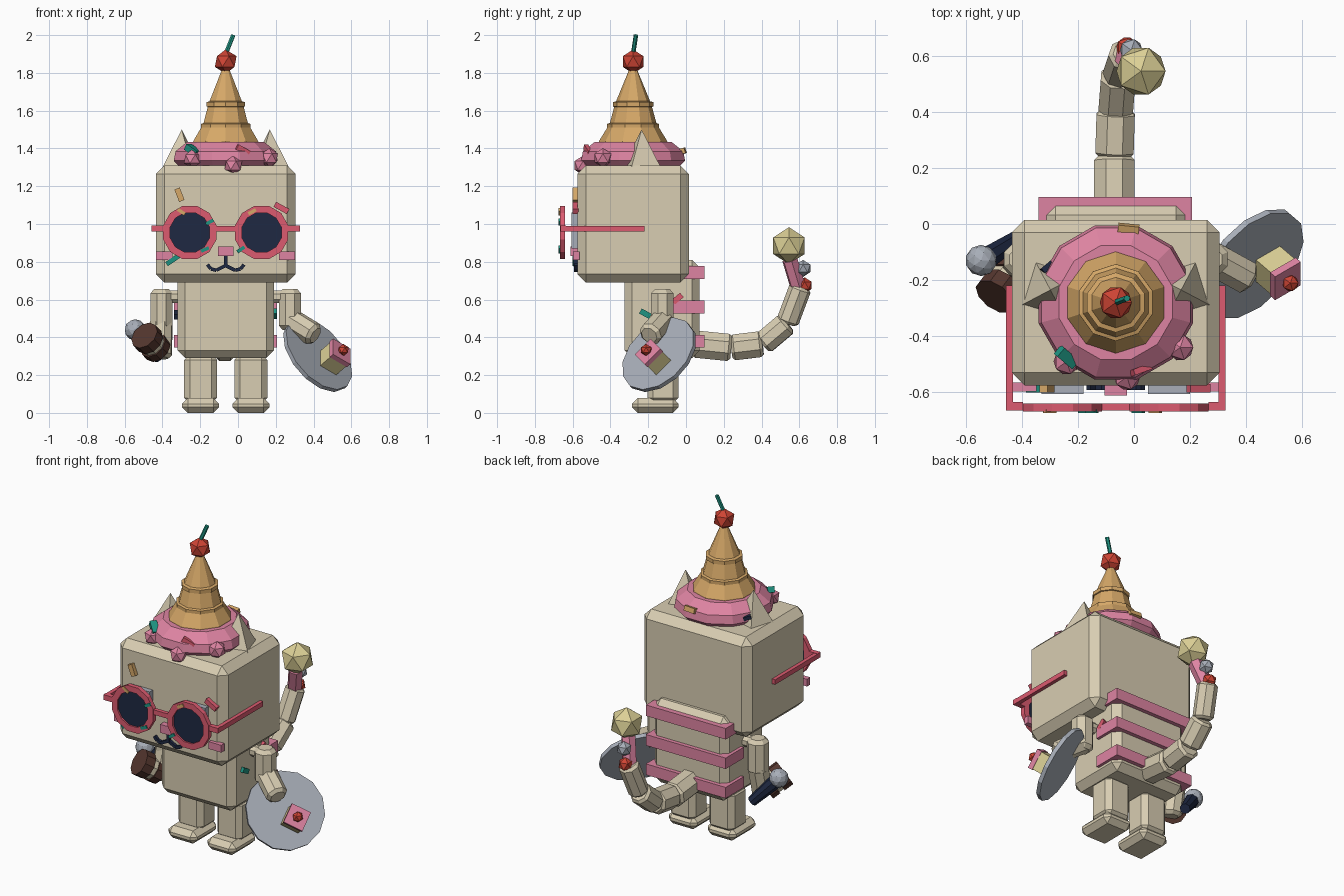
import bpy, bmesh, math
from mathutils import Vector, Matrix

if "Cube" in bpy.data.objects:
    bpy.data.objects.remove(bpy.data.objects["Cube"])

CX = -0.065          # symmetry plane of the figure


def mat(name, hexcol):
    m = bpy.data.materials.new(name)
    c = [int(hexcol[i:i + 2], 16) / 255 for i in (0, 2, 4)]
    m.diffuse_color = [((v + 0.055) / 1.055) ** 2.4 for v in c] + [1]
    m.use_nodes = True
    m.node_tree.nodes["Principled BSDF"].inputs["Base Color"].default_value = m.diffuse_color
    return m


CREAM = mat("cream", "D8CDB2")
PINK = mat("pink", "DE84A2")
CORAL = mat("coral", "DC5B70")
NAVY = mat("navy", "1E2842")
TEAL = mat("teal", "1E9482")
TAN = mat("waffle tan", "D6A868")
BROWN = mat("chocolate brown", "54362E")
GREY = mat("silver grey", "A8AEB8")
YELLOW = mat("pale yellow", "DCD096")
RED = mat("cherry red", "CE4434")


def finish(name, bm, m, matrix=None):
    bmesh.ops.remove_doubles(bm, verts=bm.verts, dist=1e-5)
    bmesh.ops.recalc_face_normals(bm, faces=bm.faces)
    me = bpy.data.meshes.new(name)
    bm.to_mesh(me)
    bm.free()
    me.materials.append(m)
    ob = bpy.data.objects.new(name, me)
    if matrix:
        ob.matrix_world = matrix
    bpy.context.collection.objects.link(ob)
    return ob


def box(name, m, x, y, z, bevel=0.0, rot=None):
    """Box from (min, max) ranges, optionally chamfered and turned about its centre."""
    bm = bmesh.new()
    bmesh.ops.create_cube(bm, size=1)
    r = (x, y, z)
    bmesh.ops.scale(bm, vec=[b - a for a, b in r], verts=bm.verts)
    if bevel:
        bmesh.ops.bevel(bm, geom=bm.edges[:], offset=bevel, segments=1, affect='EDGES')
    mw = Matrix.Translation([(a + b) / 2 for a, b in r])
    return finish(name, bm, m, mw @ rot if rot else mw)


def ball(name, m, c, r, sub=1):
    bm = bmesh.new()
    bmesh.ops.create_icosphere(bm, subdivisions=sub, radius=r)
    return finish(name, bm, m, Matrix.Translation(c))


def lathe(name, m, profile, sides, matrix, closed=False):
    """Turn (radius, height) points about local z."""
    bm = bmesh.new()
    rings = [[bm.verts.new((r * math.cos(t), r * math.sin(t), h))
              for t in [2 * math.pi * (i + 0.5) / sides for i in range(sides)]]
             for r, h in profile]
    pairs = list(zip(rings, rings[1:]))
    if closed:
        pairs.append((rings[-1], rings[0]))
    else:
        bm.faces.new(rings[0])
        bm.faces.new(rings[-1])
    for a, b in pairs:
        for i in range(sides):
            j = (i + 1) % sides
            bm.faces.new((a[i], a[j], b[j], b[i]))
    return finish(name, bm, m, matrix)


def aim(a, b):
    return Matrix.Translation(a) @ (Vector(b) - Vector(a)).to_track_quat('Z', 'Y').to_matrix().to_4x4()


def rod(name, m, a, b, r0, r1=None, sides=8, chamfer=0.0):
    r1 = r1 or r0
    length = (Vector(b) - Vector(a)).length
    p = [(r0, 0), (r1, length)]
    if chamfer:
        c = chamfer
        p = [(r0 - c, 0), (r0, c), (r1, length - c), (r1 - c, length)]
    return lathe(name, m, p, sides, aim(a, b))


def sprinkle(m, c, rx, ry, rz, s=(0.075, 0.022, 0.03)):
    rot = Matrix.Rotation(rz, 4, 'Z') @ Matrix.Rotation(ry, 4, 'Y') @ Matrix.Rotation(rx, 4, 'X')
    rg = [(c[i] - s[i] / 2, c[i] + s[i] / 2) for i in range(3)]
    box("sprinkle", m, *rg, rot=rot)


# Head, body and stripes round the back
box("head", CREAM, (-0.435, 0.305), (-0.575, 0.015), (0.69, 1.31), 0.045)
box("body", CREAM, (-0.32, 0.19), (-0.325, 0.072), (0.29, 0.81), 0.04)
for z in (0.345, 0.527, 0.71):
    box("back_stripe", PINK, (-0.34, 0.207), (-0.08, 0.097), (z, z + 0.068))

# Paired parts
for s in (-1, 1):
    x = CX + s * 0.133
    box("leg", CREAM, (x - 0.087, x + 0.087), (-0.205, -0.04), (0.05, 0.31), 0.03)
    box("foot", CREAM, (x - 0.098, x + 0.098), (-0.285, -0.04), (0, 0.078), 0.03)
    x = CX + s * 0.233
    lathe("ear", CREAM, [(0.118, 0), (0, 0.205)], 4,
          Matrix.Translation((x, -0.235, 1.295)) @ Matrix.Rotation(s * 0.3, 4, 'Z'))
    x = CX + s * 0.34
    rod("upper_arm", CREAM, (x, -0.125, 0.44), (x, -0.125, 0.655), 0.064, chamfer=0.022)
    rod("shoulder", CREAM, (CX + s * 0.24, -0.125, 0.615), (x, -0.125, 0.615), 0.035)
    # Face: eye plate, cheek
    x = CX + s * 0.19
    box("eye", GREY, (x - 0.075, x + 0.075), (-0.607, -0.57), (0.87, 1.06))
    x = CX + s * 0.325
    box("cheek", PINK, (x - 0.043, x + 0.043), (-0.597, -0.565), (0.81, 0.855))
    # Glasses
    x = CX + s * 0.19
    face = Matrix.Translation((x, -0.64, 0.955)) @ Matrix.Rotation(math.pi / 2, 4, 'X')
    lathe("glasses_rim", CORAL, [(0.108, 0), (0.146, 0), (0.146, 0.028), (0.108, 0.028)], 12, face, True)
    lathe("glasses_lens", NAVY, [(0.11, 0.006), (0.11, 0.018)], 12, face)
    x0, x1 = sorted((CX + s * 0.33, CX + s * 0.392))
    box("glasses_hinge", CORAL, (x0, x1), (-0.665, -0.635), (0.96, 0.992))
    x0, x1 = sorted((CX + s * 0.367, CX + s * 0.392))
    box("glasses_temple", CORAL, (x0, x1), (-0.65, -0.22), (0.96, 0.99))
box("glasses_bridge", CORAL, (-0.125, -0.005), (-0.665, -0.64), (0.96, 0.99))

# Nose and mouth
box("nose", PINK, (-0.105, -0.025), (-0.612, -0.57), (0.83, 0.882))
box("mouth_stem", NAVY, (CX - 0.009, CX + 0.009), (-0.595, -0.57), (0.775, 0.832))
for s in (-1, 1):
    pts = [(0, 0.78), (0.05, 0.755), (0.078, 0.762), (0.097, 0.785)]
    for (a, za), (b, zb) in zip(pts, pts[1:]):
        rod("mouth_curve", NAVY, (CX + s * a, -0.583, za), (CX + s * b, -0.583, zb), 0.013, sides=4)

# Hat: frosting, waffle cone, cherry
hat = Matrix.Translation((CX, -0.28, 0))
lathe("frosting", PINK, [(0.25, 1.30), (0.285, 1.335), (0.275, 1.385), (0.21, 1.435)], 12, hat)
lathe("waffle_cone", TAN, [(0.185, 1.42), (0.18, 1.44), (0.137, 1.51), (0.137, 1.53), (0.123, 1.535),
                           (0.1, 1.62), (0.107, 1.622), (0.107, 1.645), (0.09, 1.65), (0.02, 1.82)], 10, hat)
for c in [(-0.24, -0.49, 1.345), (-0.025, -0.545, 1.31), (0.165, -0.44, 1.35)]:
    ball("frosting_drip", PINK, c, 0.052)
ball("hat_cherry", RED, (CX, -0.28, 1.86), 0.064)
rod("cherry_stem", TEAL, (CX, -0.28, 1.9), (-0.025, -0.265, 2.0), 0.012, sides=6)

# Sprinkles on hat, face, glasses and body
sprinkle(TEAL, (-0.24, -0.475, 1.39), 0, 0.5, -0.7, (0.08, 0.04, 0.035))
sprinkle(CORAL, (0.025, -0.52, 1.39), 0, 0.5, 0.35)
sprinkle(TAN, (-0.02, -0.02, 1.385), 0.3, 0, -0.1, (0.075, 0.035, 0.03))
sprinkle(NAVY, (-0.31, -0.155, 1.36), 0, 0.3, 0.7, (0.045, 0.022, 0.022))
sprinkle(TAN, (-0.31, -0.585, 1.155), 0, 1.2, 0, (0.07, 0.03, 0.03))
sprinkle(CORAL, (0.23, -0.585, 1.085), 0, 0.5, 0, (0.08, 0.03, 0.03))
sprinkle(TEAL, (-0.345, -0.585, 0.81), 0, -0.6, 0, (0.08, 0.03, 0.025))
for m, x, z, a in [(TEAL, -0.15, 1.01, -0.5), (TAN, -0.3, 1.065, 0.6), (TAN, 0.075, 1.065, -0.5),
                   (TEAL, 0.015, 0.865, -0.6), (TEAL, -0.175, 0.865, -0.4)]:
    sprinkle(m, (x, -0.668, z), 0, a, 0, (0.045, 0.012, 0.018))
sprinkle(TEAL, (0.195, -0.215, 0.525), -0.5, 0, 0, (0.025, 0.06, 0.03))
sprinkle(CORAL, (0.195, -0.045, 0.605), 0.7, 0, 0, (0.025, 0.06, 0.03))
sprinkle(NAVY, (-0.325, -0.2, 0.52), 0.4, 0, 0, (0.025, 0.06, 0.03))

# Forearms
rod("right_forearm", CREAM, (0.265, -0.115, 0.5), (0.41, -0.195, 0.41), 0.064, chamfer=0.018)
rod("left_forearm", CREAM, (-0.405, -0.12, 0.5), (-0.41, -0.165, 0.29), 0.062, chamfer=0.02)

# Plate with a slice of cake
n = Vector((0.64, -0.55, 0.55)).normalized()
pc = Vector((0.422, -0.142, 0.308))
rod("plate", GREY, pc - n * 0.012, pc + n * 0.012, 0.228, sides=14)
u = n.cross(Vector((1, 0, 0))).normalized()
v = n.cross(u)
frame = Matrix((u, v, n)).transposed().to_4x4()
top = Vector((0.545, -0.2, 0.322))
for name, m, d, h, w in (("cake_sponge", YELLOW, -0.065, 0.1, 0.11), ("cake_icing", PINK, -0.008, 0.028, 0.118)):
    c = top + n * d
    box(name, m, *[(c[i] - k / 2, c[i] + k / 2) for i, k in enumerate((w, w, h))], rot=frame)
ball("cake_cherry", RED, top + n * 0.02, 0.032)

# Left hand: layered cookie and microphone
ca = Vector((-0.425, -0.165, 0.335))
d = Vector((-0.075, -0.1, 0.08)).normalized()
for name, m, a, b, r in (("cookie_base", BROWN, 0, 0.05, 0.078), ("cookie_filling", CREAM, 0.05, 0.08, 0.07),
                         ("cookie_top", BROWN, 0.08, 0.14, 0.08)):
    rod(name, m, ca + d * a, ca + d * b, r, sides=10)
rod("microphone_handle", NAVY, (-0.415, -0.05, 0.29), (-0.53, -0.125, 0.42), 0.03, 0.042)
ball("microphone_head", GREY, (-0.545, -0.13, 0.44), 0.056, 2)

# Tail in chamfered segments, with a tip of coloured balls
path = [(-0.07, 0.04, 0.365), (-0.07, 0.24, 0.345), (-0.065, 0.405, 0.365), (-0.055, 0.535, 0.475), (-0.03, 0.608, 0.67)]
radii = (0.078, 0.074, 0.067, 0.06)
for a, b, r in zip(path, path[1:], radii):
    rod("tail_segment", CREAM, a, b, r, chamfer=0.015)
rod("tail_wrap", PINK, (-0.03, 0.595, 0.66), (0.01, 0.55, 0.81), 0.043, sides=6)
ball("tail_red_ball", RED, (-0.025, 0.628, 0.675), 0.043)
ball("tail_grey_ball", GREY, (-0.01, 0.62, 0.765), 0.045)
ball("tail_tip", YELLOW, (0.025, 0.545, 0.885), 0.098)
